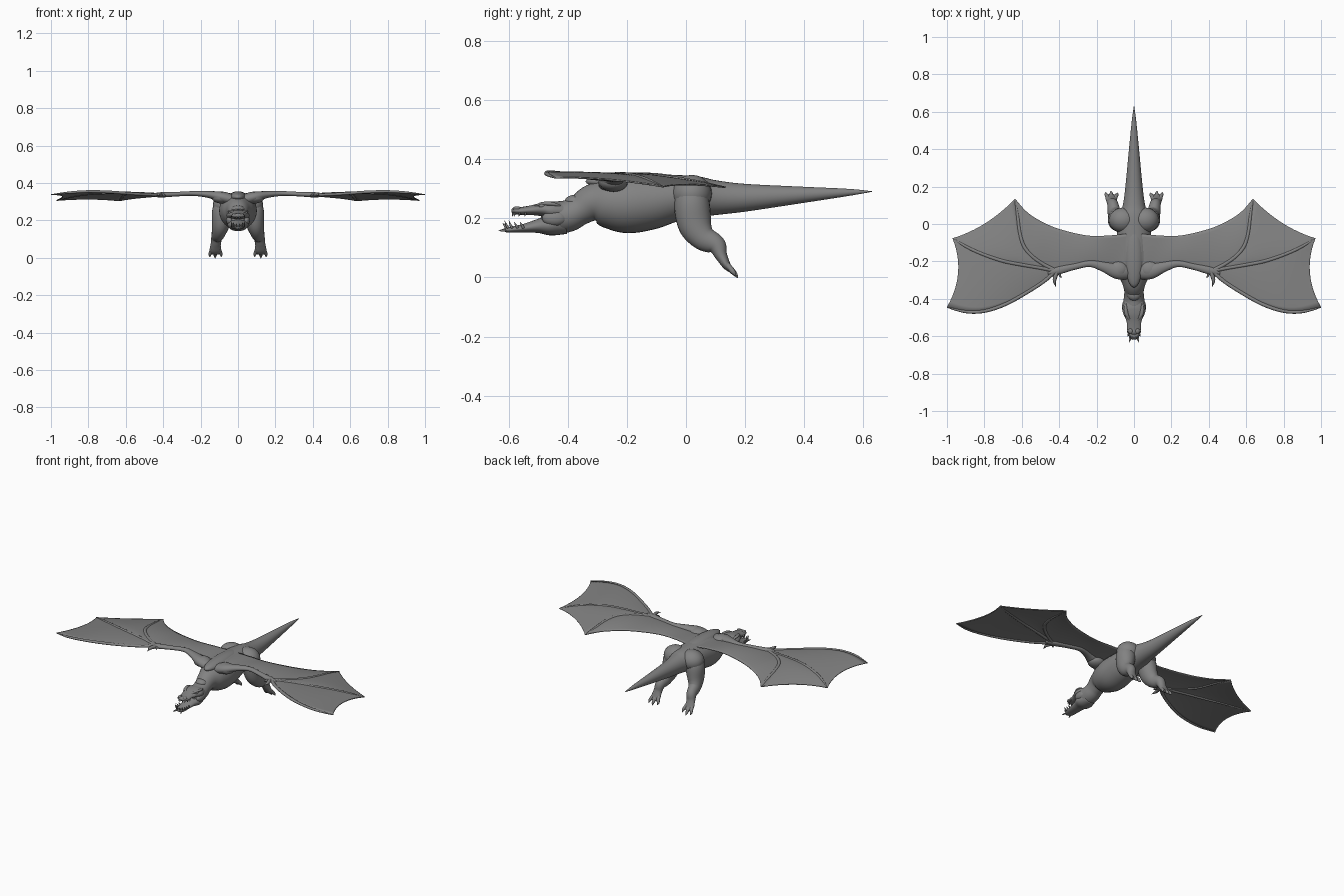
import bpy, bmesh, math
from mathutils import Vector

GREY = bpy.data.materials.new("dark_grey")
GREY.diffuse_color = (.225, .225, .225, 1)


def spline(pts, n):
    """Catmull-Rom samples through tuples of any length, n steps per span."""
    out = []
    for i in range(len(pts) - 1):
        a, b = pts[max(i - 1, 0)], pts[i]
        c, d = pts[i + 1], pts[min(i + 2, len(pts) - 1)]
        for k in range(n):
            t = k / n
            out.append([0.5 * (2 * q + (r - p) * t + (2 * p - 5 * q + 4 * r - s) * t * t
                               + (3 * q - p - 3 * r + s) * t ** 3)
                        for p, q, r, s in zip(a, b, c, d)])
    return out + [list(pts[-1])]


def finish(name, bm, mirror, thickness=0):
    bmesh.ops.recalc_face_normals(bm, faces=bm.faces)
    for f in bm.faces:
        f.smooth = True
    me = bpy.data.meshes.new(name)
    bm.to_mesh(me)
    bm.free()
    me.materials.append(GREY)
    ob = bpy.data.objects.new(name, me)
    bpy.context.collection.objects.link(ob)
    if thickness:
        m = ob.modifiers.new("Thickness", 'SOLIDIFY')
        m.thickness, m.offset = thickness, 0
    if mirror:
        ob.modifiers.new("Mirror", 'MIRROR')
    return ob


def add_tube(bm, pts, ref, sides=16, n=6):
    """Loft ellipses along points (x, y, z, radius along ref, other radius)."""
    rows = spline(pts, n)
    pos = [Vector(r[:3]) for r in rows]
    rings = []
    for i, r in enumerate(rows):
        t = (pos[min(i + 1, len(pos) - 1)] - pos[max(i - 1, 0)]).normalized()
        s = (ref - t * ref.dot(t)).normalized()
        u = t.cross(s)
        ra, rb = max(r[3], 0.0006), max(r[4], 0.0006)
        rings.append([bm.verts.new(pos[i] + s * ra * math.cos(a) + u * rb * math.sin(a))
                      for a in (2 * math.pi * k / sides for k in range(sides))])
    for p, q in zip(rings, rings[1:]):
        for k in range(sides):
            j = (k + 1) % sides
            bm.faces.new((p[k], p[j], q[j], q[k]))
    bm.faces.new(rings[0])
    bm.faces.new(rings[-1])


X, Y = Vector((1, 0, 0)), Vector((0, 1, 0))


def tube(name, pts, ref=X, mirror=False, sides=16):
    bm = bmesh.new()
    add_tube(bm, pts, ref, sides)
    return finish(name, bm, mirror)


def spikes(name, items, mirror=True):
    """Curved pointed spikes: (base, mid, tip, radius)."""
    bm = bmesh.new()
    for a, b, c, r in items:
        add_tube(bm, [(*a, r, r), (*b, r * .75, r * .75), (*c, 0, 0)], Vector((.9, .35, .1)), 8, 4)
    return finish(name, bm, mirror)


def blob(name, loc, size, mirror=True):
    bm = bmesh.new()
    bmesh.ops.create_uvsphere(bm, u_segments=24, v_segments=14, radius=1)
    for v in bm.verts:
        v.co = Vector([c * s + l for c, s, l in zip(v.co, size, loc)])
    return finish(name, bm, mirror)


def centre(rows):
    return [(0, *r[:2], *r[2:]) for r in rows]


# Body, neck and tail in one loft: (y, z, half width, half height)
tube("body_and_tail", centre([
    (-.49, .205, .025, .025), (-.45, .202, .055, .052), (-.40, .208, .055, .054),
    (-.36, .228, .052, .052), (-.32, .25, .062, .064), (-.27, .252, .085, .085),
    (-.20, .25, .10, .10), (-.12, .257, .098, .095), (-.04, .268, .09, .08),
    (.04, .272, .078, .070), (.10, .270, .06, .059), (.20, .27, .046, .047),
    (.40, .28, .027, .027), (.55, .288, .012, .012), (.63, .291, .001, .001)]), sides=32)

# Head with open jaws
tube("upper_jaw", centre([
    (-.40, .222, .045, .03), (-.45, .226, .061, .032), (-.48, .230, .057, .025),
    (-.52, .228, .040, .017), (-.56, .225, .037, .013), (-.580, .226, .031, .012),
    (-.590, .226, .012, .006)]), sides=24)
tube("lower_jaw", centre([
    (-.41, .187, .045, .04), (-.46, .178, .056, .036), (-.50, .174, .043, .024),
    (-.54, .168, .036, .016), (-.58, .163, .032, .011), (-.605, .161, .025, .009),
    (-.617, .161, .010, .004)]), sides=24)
blob("cheek", (.044, -.445, .20), (.020, .042, .026))
blob("nape", (0, -.375, .258), (.036, .035, .022), False)
blob("nostril", (.018, -.572, .233), (.012, .014, .008))
blob("eye", (.043, -.487, .242), (.008, .011, .007))
tube("brow", [(.020, -.515, .240, .005, .003), (.037, -.488, .249, .009, .006),
              (.045, -.455, .249, .010, .007), (.042, -.425, .242, .003, .003)], mirror=True)
teeth = [((x, y, .168), (x * 1.1, y - .006, .178), (x * 1.15, y - .012, h), .005)
         for x, y, h in ((.008, -.609, .184), (.021, -.602, .192), (.029, -.588, .195),
                         (.031, -.57, .188), (.032, -.55, .188))]
teeth += [((.018, -.612, .160), (.024, -.624, .159), (.026, -.634, .160), .005)]
spikes("lower_teeth", teeth)
spikes("upper_teeth", [((x, y, .219), (x, y - .002, .213), (x, y - .004, .206), .004)
                       for x, y in ((.009, -.584), (.022, -.578), (.030, -.562), (.033, -.542))])

# Hind legs, trailing backwards, with rounded hips melting into the body
tube("hind_leg", [
    (.050, .02, .322, .012, .025), (.068, .02, .305, .045, .045), (.080, .02, .25, .058, .060),
    (.092, .03, .18, .048, .057), (.104, .058, .135, .037, .044), (.113, .102, .110, .030, .033),
    (.119, .119, .074, .027, .021), (.121, .138, .040, .031, .014), (.121, .155, .022, .022, .008)],
    mirror=True, sides=24)
blob("hip", (.058, .02, .283), (.076, .068, .064))
toes = bmesh.new()
for x0, x1, y1, z1 in ((.105, .090, .162, .014), (.121, .122, .170, .008), (.136, .150, .164, .014)):
    add_tube(toes, [(x0, .125, .055, .011, .011), ((x0 + x1) / 2, .147, .034, .011, .010),
                    (x1, y1 - .004, z1 + .004, .008, .008), (x1, y1 + .006, z1 - .010, .001, .001)], X, 10)
finish("toes", toes, True)

# Wing bones
arm = [(.03, -.25, .310, .045, .030), (.09, -.252, .326, .042, .028), (.16, -.23, .339, .027, .018),
       (.235, -.212, .344, .018, .013), (.32, -.228, .341, .017, .012), (.41, -.25, .337, .021, .014),
       (.46, -.262, .336, .010, .008)]
tube("wing_arm", arm, Y, True)
wrist = (.42, -.25, .337)
finger_1 = [wrist, (.48, -.305, .338), (.58, -.37, .344), (.69, -.430, .352),
            (.80, -.466, .355), (.90, -.469, .349), (1.0, -.445, .338)]
finger_2 = [wrist, (.50, -.235, .342), (.60, -.218, .347), (.70, -.198, .348),
            (.80, -.165, .342), (.89, -.125, .328), (.97, -.077, .307)]
finger_3 = [wrist, (.485, -.215, .342), (.545, -.172, .345), (.588, -.12, .344),
            (.610, -.05, .337), (.622, .04, .323), (.636, .134, .305)]
for i, f in enumerate((finger_1, finger_2, finger_3)):
    rs = [.012, .010, .010, .010, .009, .008, .003]
    tube(f"wing_finger_{i + 1}", [(*p, r, r * .8) for p, r in zip(f, rs)],
         X if i == 2 else Y, True, 10)
spikes("wing_claw", [((.41, -.25, .337), (.425, -.30, .338), (.418, -.336, .332), .013),
                     ((.40, -.25, .337), (.395, -.278, .335), (.385, -.285, .331), .008)])

# Wing membrane: three panels stretched between the bones
skin = bmesh.new()


def panel(a, b, pull, billow, across=12):
    A, B = spline(a, 6), spline(b, 6)
    n = len(A) - 1
    grid = []
    for i, (p, q) in enumerate(zip(A, B)):
        u, row = i / n, []
        for k in range(across + 1):
            v = k / across
            w = 4 * v * (1 - v)
            co = Vector(p).lerp(Vector(q), v) + Vector(pull) * w * u ** 3
            co.z += billow * w * math.sin(math.pi * u)
            row.append(skin.verts.new(co))
        grid.append(row)
    for r, s in zip(grid, grid[1:]):
        for k in range(across):
            skin.faces.new((r[k], r[k + 1], s[k + 1], s[k]))


panel(finger_1, finger_2, (-.045, 0, .008), .003)
panel(finger_2, finger_3, (-.008, -.025, .008), .003)
lead = [(.03, -.26, .335)] + [p[:3] for p in arm[1:4:2]] + [wrist, finger_3[2], finger_3[4], finger_3[6]]
trail = [(.03, -.05, .335), (.13, -.061, .340), (.25, -.062, .338), (.40, -.027, .331),
         (.50, .016, .323), (.575, .066, .315), (.636, .134, .305)]
panel(lead, trail, (0, 0, 0), .008)
bmesh.ops.remove_doubles(skin, verts=skin.verts, dist=.0005)
finish("wing_membrane", skin, True, .005)

# Shoulder muscle joining wing to back
blob("shoulder", (.085, -.245, .322), (.055, .048, .032))
blob("back_ridge", (0, -.17, .325), (.050, .17, .031), False)
